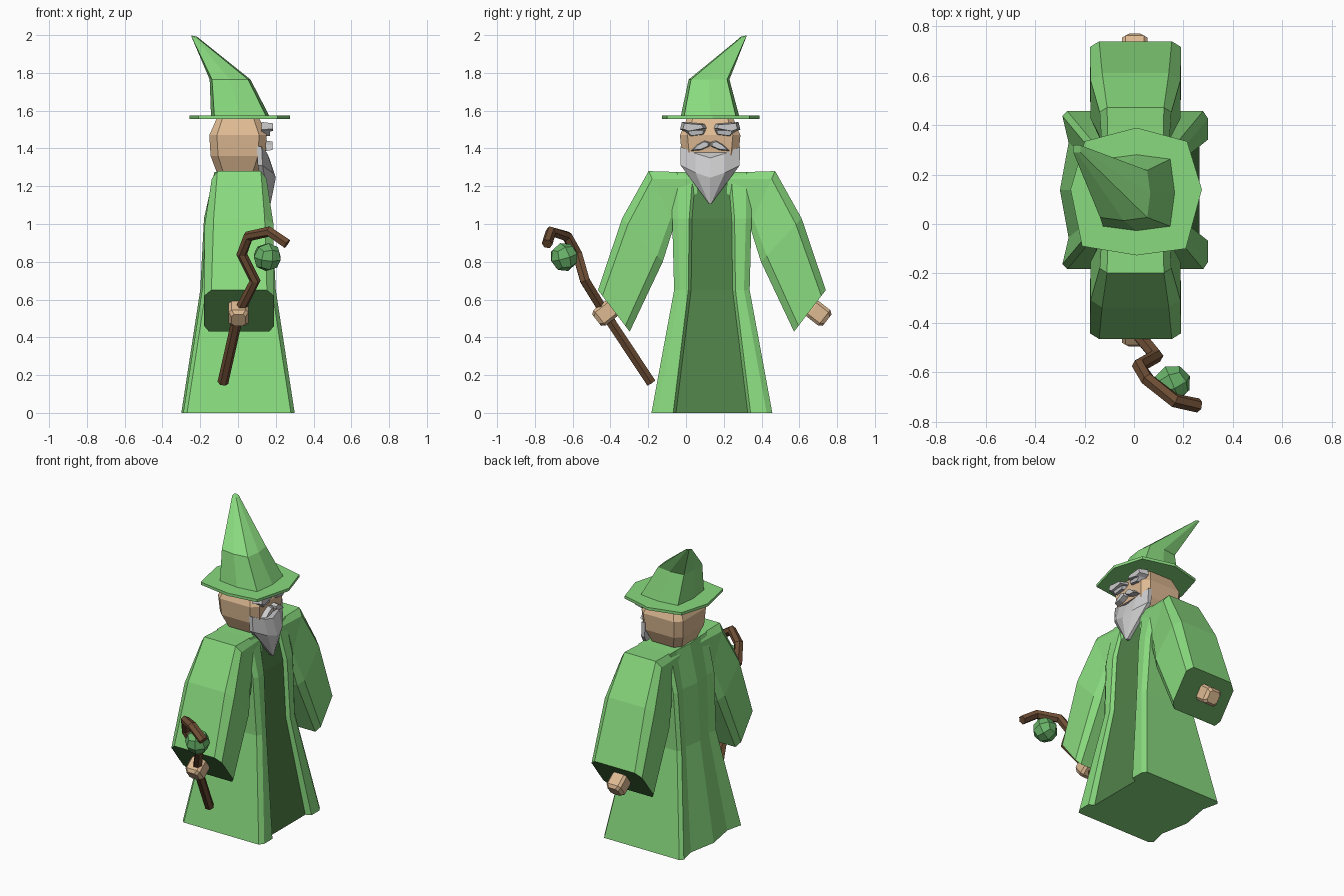
import bpy, bmesh, math
from mathutils import Vector, Matrix

if "Cube" in bpy.data.objects:
    bpy.data.objects.remove(bpy.data.objects["Cube"])

CY = 0.137   # centre line of the robe
HY = 0.128   # centre line of the head and hat


def material(name, r, g, b):
    m = bpy.data.materials.new(name)
    m.diffuse_color = (r, g, b, 1)
    m.use_nodes = True
    m.node_tree.nodes["Principled BSDF"].inputs["Base Color"].default_value = m.diffuse_color
    return m


GREEN = material("light green", 0.25, 0.70, 0.21)
DARK = material("dark green", 0.08, 0.22, 0.065)
SKIN = material("skin", 0.73, 0.49, 0.29)
GREY = material("beard grey", 0.60, 0.60, 0.61)
BROW = material("brow grey", 0.48, 0.48, 0.50)
WOOD = material("wood", 0.16, 0.078, 0.036)
ORB = material("orb green", 0.14, 0.45, 0.14)


def finish(name, bm, *mats):
    bmesh.ops.recalc_face_normals(bm, faces=bm.faces)
    me = bpy.data.meshes.new(name)
    bm.to_mesh(me)
    bm.free()
    for m in mats:
        me.materials.append(m)
    ob = bpy.data.objects.new(name, me)
    bpy.context.collection.objects.link(ob)
    return ob


def loft(name, rings, *mats, strips=(), end=0):
    """Skin closed rings; listed strips and the end cap may use the second colour."""
    bm = bmesh.new()
    rows = [[bm.verts.new(p) for p in ring] for ring in rings]
    n = len(rows[0])
    for a, b in zip(rows, rows[1:]):
        for j in range(n):
            k = (j + 1) % n
            f = bm.faces.new((a[j], a[k], b[k], b[j]))
            f.material_index = 1 if j in strips else 0
    bm.faces.new(rows[0])
    bm.faces.new(rows[-1]).material_index = end
    return finish(name, bm, *mats)


def chamfered(cx, cy, z, hx, hy, c):
    return [(cx + sx, cy + sy, z) for sx, sy in (
        (hx, -hy + c), (hx, hy - c), (hx - c, hy), (-hx + c, hy),
        (-hx, hy - c), (-hx, -hy + c), (-hx + c, -hy), (hx - c, -hy))]


# Robe: flared body with a recessed dark front panel and a folded back
def robe_ring(z, hx, hy, pw, step):
    half = [(hx - step, pw), (hx, pw + 0.015), (hx, hy - 0.03), (hx - 0.02, hy),
            (-hx + 0.03, hy), (-hx + 0.01, hy - 0.02), (-hx + step, hy * 0.6)]
    pts = half + [(-hx, 0)] + [(x, -y) for x, y in reversed(half)]
    return [(x, CY + y, z) for x, y in pts]


loft("robe", [robe_ring(0, 0.30, 0.32, 0.19, 0.035),
              robe_ring(0.65, 0.20, 0.20, 0.11, 0.022),
              robe_ring(1.03, 0.18, 0.21, 0.105, 0.02),
              robe_ring(1.275, 0.125, 0.21, 0.085, 0.01)], GREEN, DARK, strips=(14,))


# Sleeves: wide bells, each section runs from the outer edge to the inner edge
def sleeve_ring(s, outer, inner, wo, w, wi):
    o, i = Vector(outer), Vector(inner)
    half = [(o, wo), (o.lerp(i, 0.14), w), (o.lerp(i, 0.86), w), (i, wi)]
    pts = [(x, p) for p, x in half] + [(-x, p) for p, x in reversed(half)]
    return [(x + 0.006, CY + s * p.x, p.y) for x, p in pts]


for s, side in ((-1, "right"), (1, "left")):
    loft(side + "_sleeve", [
        sleeve_ring(s, (0.08, 1.272), (0.08, 1.03), 0.11, 0.13, 0.13),
        sleeve_ring(s, (0.335, 1.28), (0.20, 0.99), 0.115, 0.145, 0.14),
        sleeve_ring(s, (0.475, 1.03), (0.26, 0.80), 0.135, 0.182, 0.15),
        sleeve_ring(s, (0.603, 0.65), (0.435, 0.43), 0.147, 0.185, 0.16)],
        GREEN, DARK, end=1)
    # Hand: small chamfered block poking out of the sleeve
    hand = loft(side + "_hand", [chamfered(0, 0, z, h, h, 0.015) for z, h in
                                 ((-0.055, 0.038), (-0.035, 0.052), (0.04, 0.052), (0.08, 0.04))], SKIN)
    hand.matrix_world = (Matrix.Translation((0.003, CY + s * 0.567, 0.525))
                         @ Matrix.Rotation(s * math.radians(52), 4, 'X'))

# Head
loft("head", [chamfered(0, HY, *r) for r in (
    (1.24, 0.09, 0.09, 0.03), (1.28, 0.115, 0.115, 0.035), (1.36, 0.145, 0.15, 0.04),
    (1.47, 0.152, 0.16, 0.04), (1.565, 0.11, 0.12, 0.03))], SKIN)

# Beard: pointed wedge with a central ridge
def beard_ring(w, x_edge, x_mid, z_edge, z_mid):
    pts = [(x_edge + (x_mid - x_edge) * k, u * w, z_edge + (z_mid - z_edge) * q)
           for u, k, q in ((-1, 0, 0), (-0.5, 0.75, 0.6), (0, 1, 1), (0.5, 0.75, 0.6), (1, 0, 0))]
    back = [(x_edge - 0.025, u * w, z_edge) for u in (1, -1)]
    return [(x, HY + y, z) for x, y, z in pts + back]


loft("beard", [beard_ring(0.158, 0.125, 0.165, 1.41, 1.35),
               beard_ring(0.156, 0.13, 0.20, 1.31, 1.245),
               beard_ring(0.008, 0.165, 0.172, 1.11, 1.105)], GREY)


# Brows and moustache: mirrored plates on the face, thinner at the front
def plate(name, outline, x0, x1, mat):
    cu = sum(p[0] for p in outline) / len(outline)
    cz = sum(p[1] for p in outline) / len(outline)
    for s, side in ((-1, "right_"), (1, "left_")):
        loft(side + name, [[(x, HY + s * (cu + (u - cu) * k), cz + (z - cz) * k)
                            for u, z in outline] for x, k in ((x0, 1), (x1, 0.75))], mat)


plate("brow", [(0.015, 1.505), (0.03, 1.53), (0.15, 1.54), (0.16, 1.50), (0.12, 1.485)],
      0.125, 0.185, GREY)
plate("eye_fold", [(0.02, 1.50), (0.14, 1.50), (0.11, 1.462), (0.03, 1.472)],
      0.13, 0.17, BROW)
plate("moustache", [(0, 1.435), (0.03, 1.443), (0.07, 1.42), (0.107, 1.385), (0.05, 1.39), (0, 1.412)],
      0.14, 0.182, GREY)

# Hat: octagonal brim and a bent cone
brim = [(0.01, 0.39), (0.215, 0.335), (0.275, 0.14), (0.21, -0.10),
        (0.01, -0.127), (-0.21, -0.09), (-0.257, 0.14), (-0.20, 0.335)]
loft("hat_brim", [[(x, y, z) for x, y in brim] for z in (1.557, 1.575)], GREEN)


def hat_ring(cx, cy, z, r, tilt=0.0):
    ring = []
    for k in range(8):
        a = k * math.pi / 4
        q = r * (1.25 if k % 2 else 1.0)
        x, y = q * math.cos(a), q * math.sin(a)
        ring.append((cx + x, cy + y, z - tilt * (x - y)))
    return ring


loft("hat_cone", [hat_ring(0.012, 0.127, 1.57, 0.155), hat_ring(-0.042, 0.122, 1.765, 0.108),
                  hat_ring(-0.232, 0.305, 1.992, 0.016, 0.2)], GREEN)

# Staff: crooked six-sided stick with a hooked top
path = [(-0.08, -0.185, 0.16), (0.003, -0.43, 0.53), (0.09, -0.535, 0.70), (0.02, -0.575, 0.84),
        (0.055, -0.63, 0.935), (0.165, -0.715, 0.96), (0.26, -0.735, 0.895)]
rings = []
pts = [Vector(p) for p in path]
side = Vector((1, 0, 0))
for i, p in enumerate(pts):
    into = (p - pts[i - 1]).normalized() if i else Vector()
    out = (pts[i + 1] - p).normalized() if i < len(pts) - 1 else Vector()
    t = (into + out).normalized()
    side = (side - t * side.dot(t)).normalized()
    up = t.cross(side)
    rings.append([p + 0.029 * (side * math.cos(k * math.pi / 3) + up * math.sin(k * math.pi / 3))
                  for k in range(6)])
loft("staff", rings, WOOD)

# Orb hanging under the hook: rounded cube
bm = bmesh.new()
bmesh.ops.create_cube(bm, size=1)
bmesh.ops.subdivide_edges(bm, edges=bm.edges[:], cuts=1, use_grid_fill=True)
turn = Matrix.Rotation(0.4, 3, 'Z') @ Matrix.Rotation(0.3, 3, 'X')
for v in bm.verts:
    v.co = turn @ (v.co.normalized() * 0.077) + Vector((0.155, -0.645, 0.825))
finish("orb", bm, ORB)
